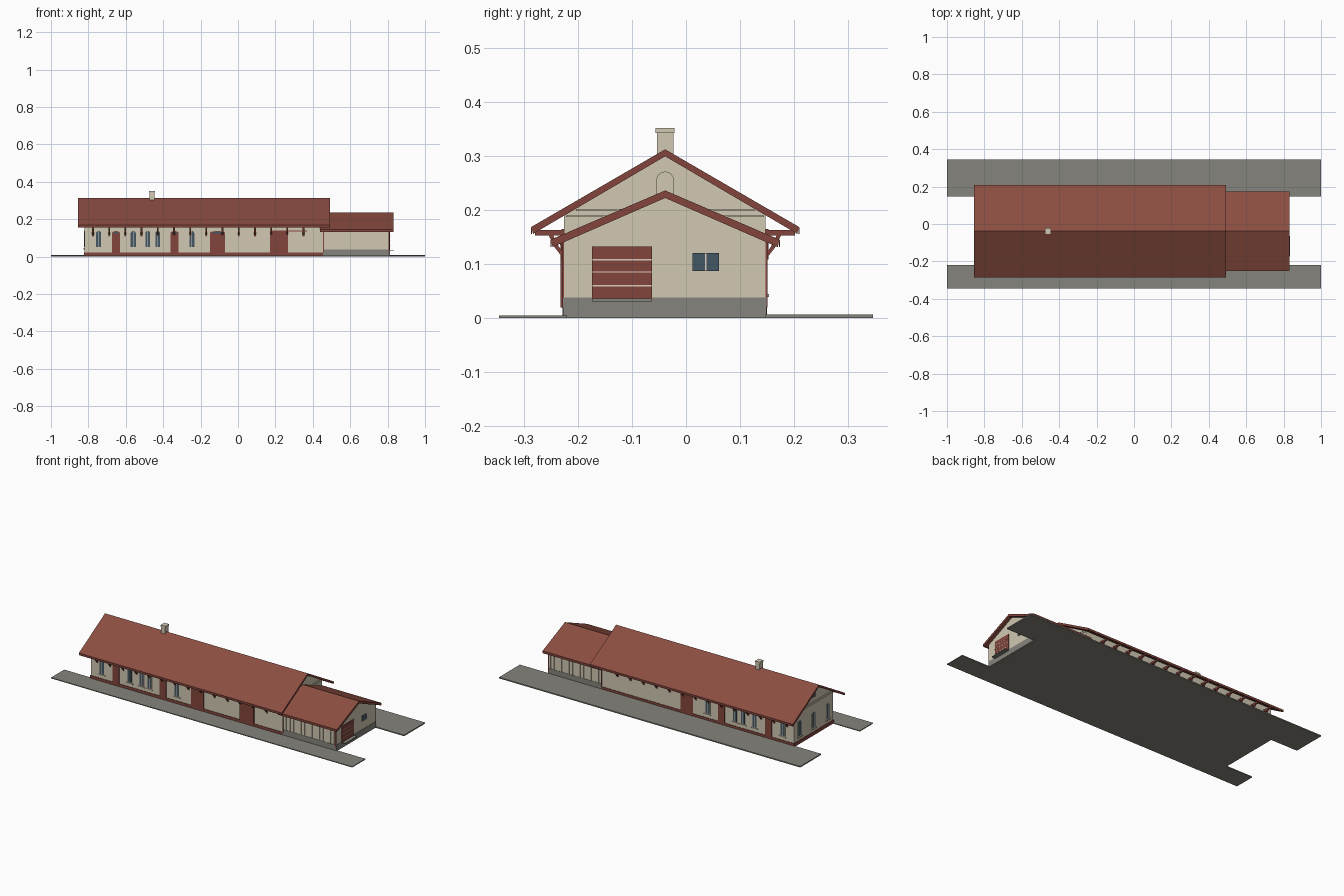
import bpy, bmesh, math
from mathutils import Vector

old = bpy.data.objects.get("Cube")
if old:
    bpy.data.objects.remove(old, do_unlink=True)


def material(name, r, g, b):
    m = bpy.data.materials.new(name)
    m.use_nodes = True
    m.diffuse_color = (r, g, b, 1)
    m.node_tree.nodes["Principled BSDF"].inputs["Base Color"].default_value = (r, g, b, 1)
    return m


CREAM = material("cream plaster", 0.64, 0.58, 0.45)
ROOF = material("red roof", 0.26, 0.075, 0.053)
RED = material("red timber", 0.23, 0.06, 0.045)
GREY = material("grey stone", 0.235, 0.23, 0.2)
GLASS = material("blue grey glass", 0.055, 0.095, 0.125)
PALE = material("pale trim", 0.7, 0.62, 0.52)

MID = -0.0385                  # ridge line in y
SOUTH, NORTH = -0.225, 0.147   # long walls
WEST, STEP, EAST = -0.82, 0.455, 0.81


def prism(name, pts, offset, mat):
    """Extrude a flat outline along an offset vector."""
    bm = bmesh.new()
    face = bm.faces.new([bm.verts.new(p) for p in pts])
    ext = bmesh.ops.extrude_face_region(bm, geom=[face])
    moved = [v for v in ext["geom"] if isinstance(v, bmesh.types.BMVert)]
    bmesh.ops.translate(bm, verts=moved, vec=Vector(offset))
    if face.is_valid is False or len(bm.faces) < len(pts) + 2:
        bm.faces.new([v for v in bm.verts if v not in moved])
    bmesh.ops.recalc_face_normals(bm, faces=bm.faces)
    mesh = bpy.data.meshes.new(name)
    bm.to_mesh(mesh)
    bm.free()
    mesh.materials.append(mat)
    ob = bpy.data.objects.new(name, mesh)
    bpy.context.collection.objects.link(ob)
    return ob


def box(name, x0, x1, y0, y1, z0, z1, mat):
    pts = [(x0, y0, z0), (x1, y0, z0), (x1, y1, z0), (x0, y1, z0)]
    return prism(name, pts, (0, 0, z1 - z0), mat)


# Each wall: where a point (u, z) lies on it, and which way it faces
WALLS = {
    "front": (lambda u, z: (u, SOUTH, z), Vector((0, -1, 0))),
    "back": (lambda u, z: (u, NORTH, z), Vector((0, 1, 0))),
    "west": (lambda u, z: (WEST, u, z), Vector((-1, 0, 0))),
    "gable": (lambda u, z: (STEP, u, z), Vector((1, 0, 0))),
    "east": (lambda u, z: (EAST, u, z), Vector((1, 0, 0))),
}


def plate(name, wall, u, width, z0, z1, depth, mat, arch=0.0):
    """Thin panel on a wall, with an optional arched top."""
    place, out = WALLS[wall]
    h = width / 2
    outline = [(u - h, z0), (u + h, z0)]
    if arch:
        for i in range(9):
            a = math.pi * i / 8
            outline.append((u + h * math.cos(a), z1 - arch + arch * math.sin(a)))
    else:
        outline += [(u + h, z1), (u - h, z1)]
    return prism(wall + "_" + name, [place(*p) for p in outline], out * depth, mat)


def window(wall, u, width=0.027, z0=0.05, z1=0.137):
    arch = width * 0.45
    plate("window_surround", wall, u, width + 0.008, z0, z1 + 0.004, 0.002, CREAM, arch)
    plate("window_glass", wall, u, width, z0, z1, 0.003, GLASS, arch)
    plate("window_mullion", wall, u, 0.003, z0, z1, 0.004, PALE)
    plate("window_sill", wall, u, width + 0.018, z0 - 0.011, z0 - 0.005, 0.006, CREAM)


def door(wall, u, width):
    plate("door", wall, u, width, 0.02, 0.136, 0.003, RED, 0.01)
    plate("door_transom", wall, u, width * 0.65, 0.122, 0.134, 0.004, GLASS, 0.006)
    plate("door_seam", wall, u, 0.002, 0.02, 0.118, 0.004, RED)


# Platforms and floor
box("front_platform", -1, 1, -0.345, -0.22, 0, 0.005, GREY)
box("rear_platform", -1, 1, 0.147, 0.345, 0, 0.007, GREY)
box("floor_slab", WEST - 0.003, EAST, SOUTH, NORTH, 0, 0.003, GREY)


# Gabled bodies and roofs
def body(name, x0, x1, apex, slope):
    drop = apex - slope * (NORTH - MID)
    pts = [(x0, SOUTH, 0.002), (x0, NORTH, 0.002), (x0, NORTH, drop),
           (x0, MID, apex), (x0, SOUTH, drop)]
    prism(name, pts, (x1 - x0, 0, 0), CREAM)


def gable_roof(name, x0, x1, ridge, slope, reach, thick):
    low = ridge - slope * reach
    pts = [(x0, MID - reach, low), (x0, MID, ridge), (x0, MID + reach, low),
           (x0, MID + reach - 0.003, low - thick), (x0, MID, ridge - thick),
           (x0, MID - reach + 0.003, low - thick)]
    prism(name, pts, (x1 - x0, 0, 0), ROOF)
    # darker barge boards on both ends
    for label, x in (("west", x0 - 0.001), ("east", x1)):
        prism(name + "_barge_" + label, [(x, p[1], p[2]) for p in pts], (0.001, 0, 0), RED)
    # eaves boards
    for label, s in (("front", -1), ("back", 1)):
        y = MID + s * reach
        box(name + "_fascia_" + label, x0, x1, y - 0.001, y + 0.001, low - thick, low - 0.001, RED)


body("main_walls", WEST, STEP, 0.3, 0.58)
body("shed_walls", STEP, EAST, 0.222, 0.43)
gable_roof("main_roof", -0.855, 0.49, 0.312, 0.58, 0.247, 0.013)
gable_roof("shed_roof", 0.44, 0.83, 0.236, 0.43, 0.211, 0.014)

# Plinths
box("main_plinth", WEST - 0.003, STEP, SOUTH - 0.003, NORTH + 0.003, 0.003, 0.021, RED)
box("shed_plinth", STEP, EAST + 0.002, SOUTH - 0.002, NORTH + 0.002, 0.003, 0.038, GREY)

# Chimney with a wider cap
box("chimney", -0.472, -0.446, -0.054, -0.023, 0.28, 0.342, CREAM)
box("chimney_cap", -0.475, -0.443, -0.056, -0.021, 0.342, 0.351, CREAM)

# Openings repeated on both long walls
for wall in ("front", "back"):
    for u in (-0.745, -0.56, -0.247):
        window(wall, u)
    for u in (-0.483, -0.43):
        window(wall, u, 0.024)
    for u in (-0.652, -0.339):
        door(wall, u, 0.043)
    door(wall, -0.11, 0.082)
    # boarded shed wall with red corner posts
    for i in range(14):
        plate("shed_batten", wall, 0.478 + i * 0.0245, 0.004, 0.038, 0.142, 0.003, CREAM)
    for u in (0.4575, 0.808):
        plate("corner_post", wall, u, 0.005, 0.021, 0.14, 0.004, RED)

# Sliding freight door and its rail
plate("sliding_door", "front", 0.219, 0.096, 0.02, 0.135, 0.007, RED)
plate("sliding_door_rail", "front", 0.27, 0.2, 0.135, 0.139, 0.008, RED)

# Eaves brackets: wall post, beam and diagonal strut
for wall, y, s in (("front", SOUTH, -1), ("back", NORTH, 1)):
    for i in range(14):
        x = -0.78 + i * 0.0866
        box(wall + "_bracket_post", x, x + 0.009, min(y, y + s * 0.005),
            max(y, y + s * 0.005), 0.108, 0.165, RED)
        box(wall + "_bracket_beam", x, x + 0.009, min(y, y + s * 0.054),
            max(y, y + s * 0.054), 0.153, 0.163, RED)
        strut = [(0.003, 0.112), (0.017, 0.13), (0.029, 0.154),
                 (0.021, 0.154), (0.011, 0.134), (0.003, 0.122)]
        prism(wall + "_bracket_strut", [(x, y + s * d, z) for d, z in strut],
              (0.009, 0, 0), RED)

# Gable ends: string course and attic arch
for wall in ("west", "gable"):
    plate("string_course", wall, MID, 0.366, 0.187, 0.19, 0.003, CREAM)
    plate("upper_course", wall, MID, 0.33, 0.198, 0.202, 0.003, CREAM)
    plate("attic_surround", wall, MID, 0.033, 0.228, 0.271, 0.003, CREAM, 0.0165)
plate("attic_glass", "west", MID, 0.027, 0.231, 0.268, 0.005, GLASS, 0.0135)
for u in (-0.172, MID, 0.095):
    window("west", u)

# Shed end: panelled door, loading sill and small window
plate("shed_door", "east", -0.1185, 0.111, 0.036, 0.132, 0.004, RED)
for z in (0.06, 0.085, 0.108):
    plate("shed_door_joint", "east", -0.1185, 0.111, z - 0.001, z + 0.001, 0.005, PALE)
plate("loading_sill", "east", -0.1185, 0.111, 0.031, 0.036, 0.025, GREY)
plate("shed_window", "east", 0.0365, 0.049, 0.087, 0.12, 0.003, GLASS)
plate("shed_window_mullion", "east", 0.0365, 0.003, 0.087, 0.12, 0.004, PALE)
